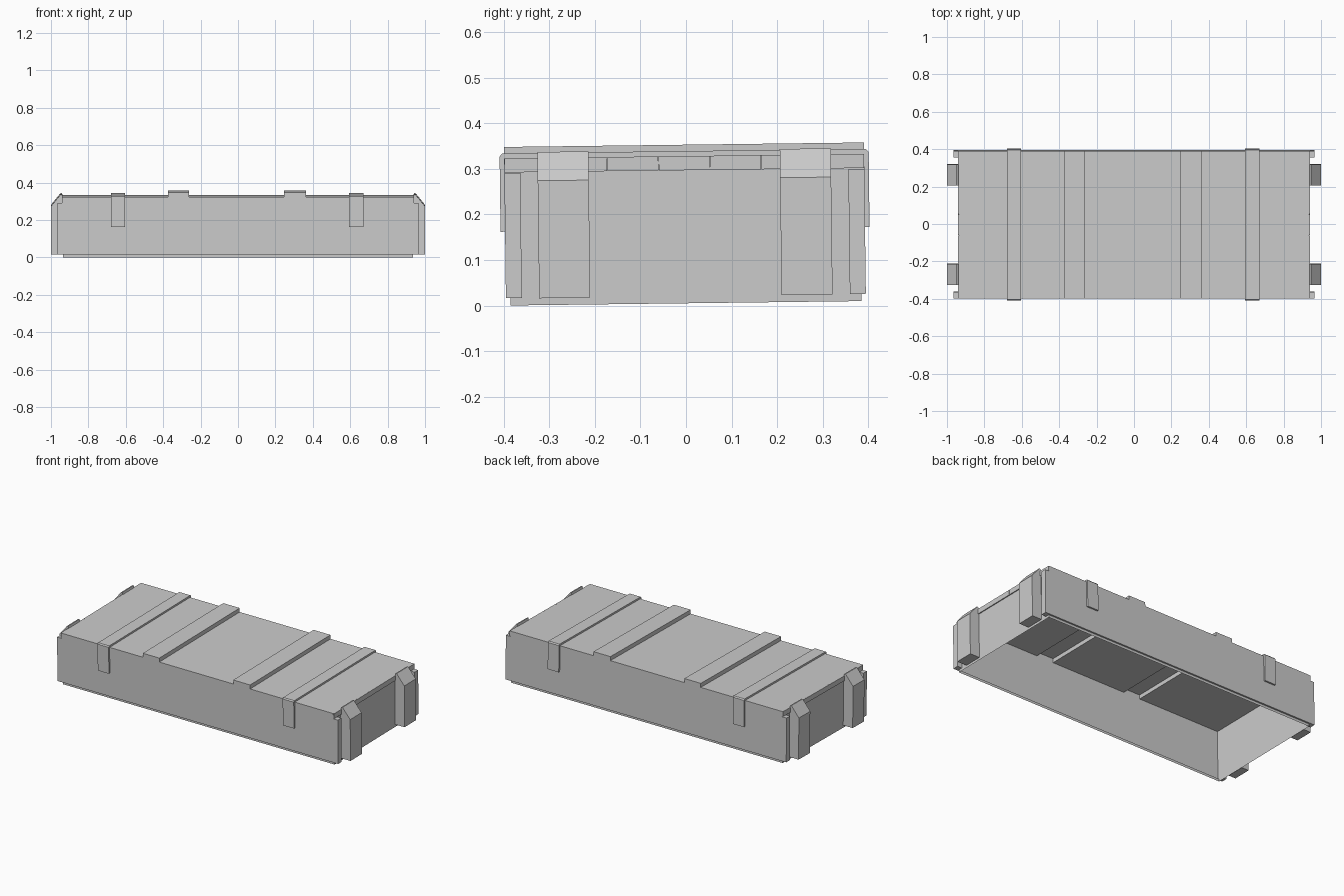
import bpy, bmesh
from mathutils import Matrix, Vector

if "Cube" in bpy.data.objects:
    bpy.data.objects.remove(bpy.data.objects["Cube"])

TILT = Matrix.Rotation(0.0125, 4, 'X')   # the crate leans very slightly


def make(name, bm):
    bmesh.ops.transform(bm, matrix=TILT, verts=bm.verts)
    me = bpy.data.meshes.new(name)
    bm.to_mesh(me)
    bm.free()
    ob = bpy.data.objects.new(name, me)
    bpy.context.collection.objects.link(ob)
    return ob


def prism(name, pts, axis, a, b, closed=True):
    """Extrude a profile (xz along y, or yz along x) from a to b.
    An open profile gives end faces closed by its straight bottom line but no bottom."""
    def v3(p, t):
        return Vector((p[0], t, p[1])) if axis == 'y' else Vector((t, p[0], p[1]))
    bm = bmesh.new()
    va = [bm.verts.new(v3(p, a)) for p in pts]
    vb = [bm.verts.new(v3(p, b)) for p in pts]
    n = len(pts)
    for i in range(n if closed else n - 1):
        j = (i + 1) % n
        bm.faces.new((va[i], va[j], vb[j], vb[i]))
    bm.faces.new(va[::-1])
    bm.faces.new(vb)
    bmesh.ops.recalc_face_normals(bm, faces=bm.faces)
    return make(name, bm)


def box(name, x, y, z):
    x, y = sorted(x), sorted(y)
    return prism(name, [(x[0], z[0]), (x[1], z[0]), (x[1], z[1]), (x[0], z[1])], 'y', *y)


X, Y, TOP, STEP = 0.935, 0.395, 0.328, 0.021

# Hollow crate shell, open underneath, with two raised lid battens
shell = [(-X, STEP), (-X, TOP)]
for x0, x1 in ((-0.375, -0.262), (0.247, 0.363)):
    shell += [(x0, TOP), (x0, 0.353), (x1, 0.353), (x1, TOP)]
shell += [(X, TOP), (X, STEP)]
prism("crate_shell", shell, 'y', -Y, Y, closed=False)

# Bottom lip stepped in from the long sides
bm = bmesh.new()
for s in (-1, 1):
    rows = [[bm.verts.new((x, s * y, z)) for x in (-X, X)]
            for y, z in ((Y, STEP), (0.385, STEP), (0.385, 0.005))]
    for r, q in zip(rows, rows[1:]):
        bm.faces.new((r[0], r[1], q[1], q[0]) if s > 0 else (r[1], r[0], q[0], q[1]))
    bm.faces.new([bm.verts.new((s * X, y * s, z)) for y, z in
                  ((-0.385, 0.005), (0.385, 0.005), (0.385, STEP), (-0.385, STEP))])
make("bottom_lip", bm)

for sx, end in ((-1, "left"), (1, "right")):
    for sy, side in ((-1, "front"), (1, "back")):
        # Ends of the side boards standing past the end wall
        box(f"{end}_{side}_board_end", (sx * X, sx * 0.966), (sy * 0.36, sy * Y), (STEP, 0.295))
        # Upright end cleats with sloped tops
        prof = [(sx * x, z) for x, z in
                ((X, 0.02), (1.0, 0.02), (1.0, 0.278), (0.948, 0.341), (0.941, 0.341), (X, 0.32))]
        prism(f"{end}_{side}_cleat", prof, 'y', sy * 0.21, sy * 0.322)
    # Lid plank ends
    w = 2 * Y / 7
    for i in range(7):
        y0 = -Y + i * w
        box(f"{end}_lid_plank_{i}", (sx * X, sx * 0.941),
            (y0 + 0.0005, y0 + w - 0.0005), (0.297, TOP))

# Thin metal straps folded over the lid
strap = [(-0.405, 0.167), (-0.405, 0.332), (-0.399, 0.339), (0.399, 0.339), (0.405, 0.332),
         (0.405, 0.167), (Y, 0.167), (Y, TOP), (-Y, TOP), (-Y, 0.167)]
for name, x in (("left_strap", -0.68), ("right_strap", 0.594)):
    prism(name, strap, 'x', x, x + 0.076)
